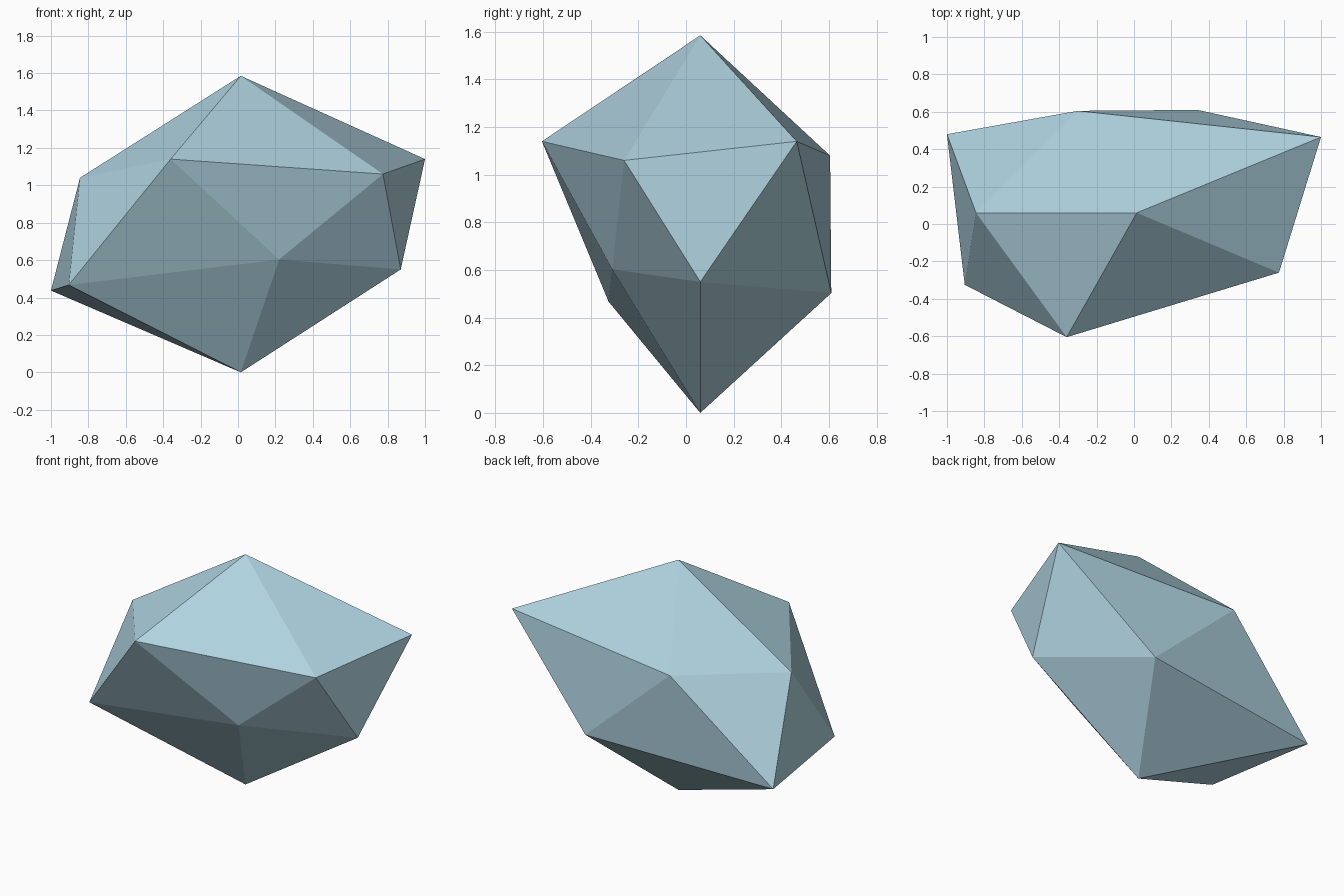
import bpy
import bmesh

cube = bpy.data.objects.get("Cube")
if cube:
    bpy.data.objects.remove(cube, do_unlink=True)

# Flat stone colour
stone = bpy.data.materials.new("pale blue stone")
stone.use_nodes = True
colour = (0.43, 0.65, 0.74, 1)
stone.diffuse_color = colour
shader = next(n for n in stone.node_tree.nodes if n.type == 'BSDF_PRINCIPLED')
shader.inputs["Base Color"].default_value = colour
shader.inputs["Roughness"].default_value = 0.9

# Peak, two uneven rings of five corners (counterclockwise), and base tip
peak_point = (0.015, 0.06, 1.585)
base_point = (0.015, 0.06, 0)
upper_points = [(-0.36, -0.605, 1.14), (0.775, -0.26, 1.06), (1, 0.465, 1.14),
                (-0.3, 0.605, 1.08), (-0.845, 0.06, 1.04)]
lower_points = [(-0.905, -0.325, 0.467), (0.22, -0.31, 0.603), (0.87, 0.06, 0.55),
                (0.34, 0.61, 0.503), (-1, 0.48, 0.437)]

bm = bmesh.new()
peak = bm.verts.new(peak_point)
base = bm.verts.new(base_point)
upper = [bm.verts.new(p) for p in upper_points]
lower = [bm.verts.new(p) for p in lower_points]

# Cap, zigzag belt and tapered underside
for i in range(5):
    j = (i + 1) % 5
    bm.faces.new((peak, upper[i], upper[j]))
    bm.faces.new((upper[i], lower[j], upper[j]))
    bm.faces.new((upper[i], lower[i], lower[j]))
    bm.faces.new((base, lower[j], lower[i]))
bmesh.ops.recalc_face_normals(bm, faces=bm.faces)

mesh = bpy.data.meshes.new("faceted_rock")
bm.to_mesh(mesh)
bm.free()
mesh.materials.append(stone)
rock = bpy.data.objects.new("faceted_rock", mesh)
bpy.context.collection.objects.link(rock)
